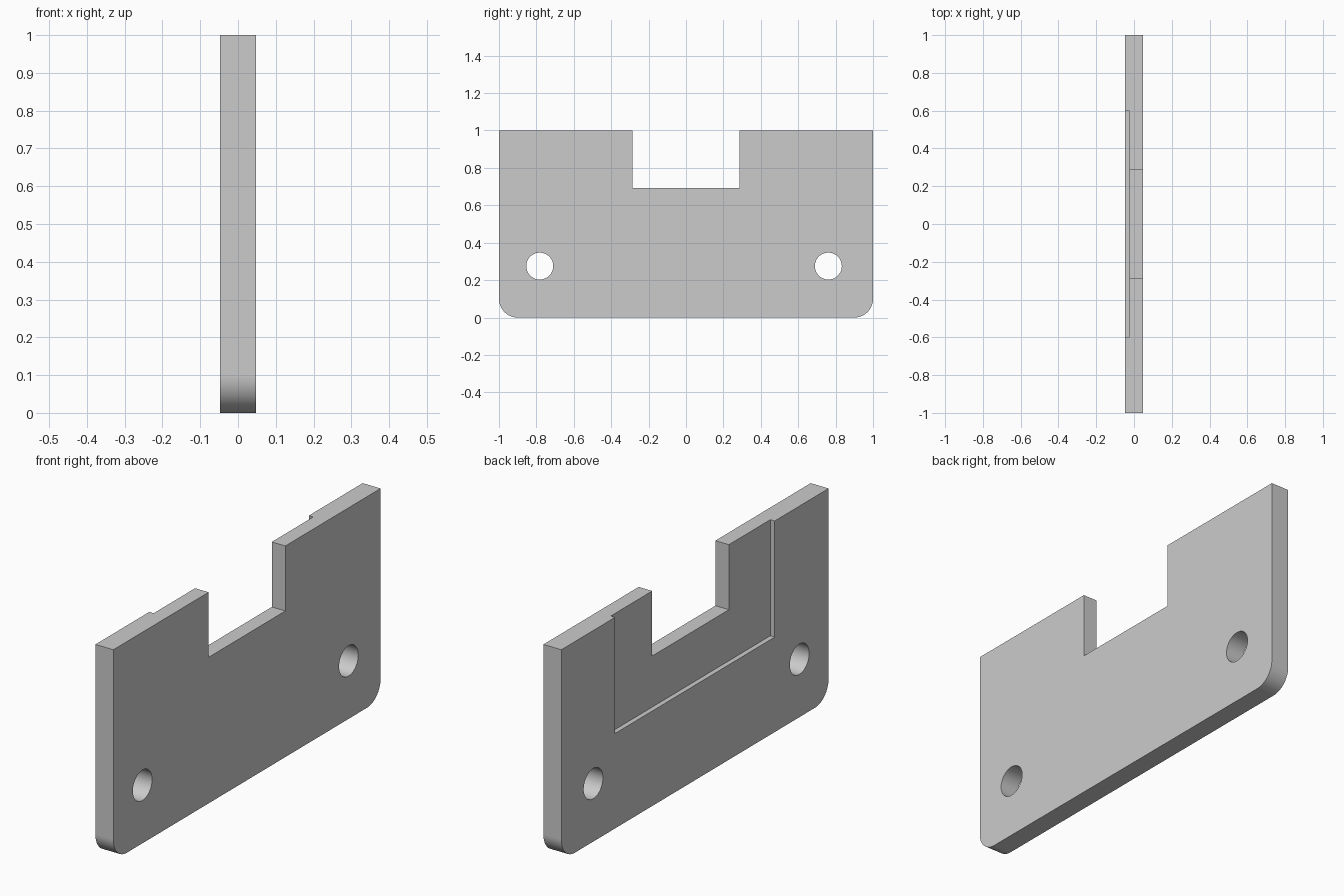
import bpy, bmesh, math

cube = bpy.data.objects.get("Cube")
if cube:
    bpy.data.objects.remove(cube, do_unlink=True)

HALF_T = 0.047            # half the plate thickness
CORNER = 0.1              # bottom corner radius

grey = bpy.data.materials.new("plain grey")
grey.use_nodes = True
colour = (0.6, 0.6, 0.6, 1)
grey.diffuse_color = colour
grey.node_tree.nodes["Principled BSDF"].inputs["Base Color"].default_value = colour


def prism(name, outline, x0, x1):
    """Extrude a (y, z) outline along x."""
    bm = bmesh.new()
    face = bm.faces.new([bm.verts.new((x0, y, z)) for y, z in outline])
    ext = bmesh.ops.extrude_face_region(bm, geom=[face])
    moved = [v for v in ext["geom"] if isinstance(v, bmesh.types.BMVert)]
    bmesh.ops.translate(bm, verts=moved, vec=(x1 - x0, 0, 0))
    bmesh.ops.recalc_face_normals(bm, faces=bm.faces[:])
    mesh = bpy.data.meshes.new(name)
    bm.to_mesh(mesh)
    bm.free()
    mesh.materials.append(grey)
    obj = bpy.data.objects.new(name, mesh)
    bpy.context.collection.objects.link(obj)
    return obj


def arc(cy, cz, r, start, end, steps):
    angles = [math.radians(start + (end - start) * i / steps) for i in range(steps + 1)]
    return [(cy + r * math.cos(a), cz + r * math.sin(a)) for a in angles]


def box(y, z0, z1):
    return [(-y, z0), (y, z0), (y, z1), (-y, z1)]


# Plate outline: rounded bottom corners and a square notch in the top edge
inset = 1 - CORNER
outline = arc(-inset, CORNER, CORNER, 180, 270, 16)
outline += arc(inset, CORNER, CORNER, 270, 360, 16)
outline += [(1, 1), (0.287, 1), (0.287, 0.692), (-0.287, 0.692), (-0.287, 1), (-1, 1)]
plate = prism("notched_plate", outline, -HALF_T, HALF_T)

# Cutters: two bolt holes and the shallow recess on the -x face
cutters = [prism("bolt_hole_cutter", arc(y, 0.275, 0.072, 0, 360, 48)[:-1], -0.2, 0.2)
           for y in (-0.782, 0.761)]
cutters.append(prism("recess_cutter", box(0.597, 0.45, 1.2), -0.2, -0.024))

bpy.ops.object.select_all(action="DESELECT")
bpy.context.view_layer.objects.active = plate
plate.select_set(True)
for cutter in cutters:
    cutter.hide_render = True
    cut = plate.modifiers.new("cut", "BOOLEAN")
    cut.operation = "DIFFERENCE"
    cut.solver = "EXACT"
    cut.object = cutter
    bpy.ops.object.modifier_apply(modifier=cut.name)
    bpy.data.objects.remove(cutter, do_unlink=True)

# Smooth the holes and rounded corners, keeping the flat faces flat
bpy.ops.object.shade_smooth_by_angle(angle=math.radians(30))
weighted = plate.modifiers.new("flat normals", "WEIGHTED_NORMAL")
weighted.keep_sharp = True
